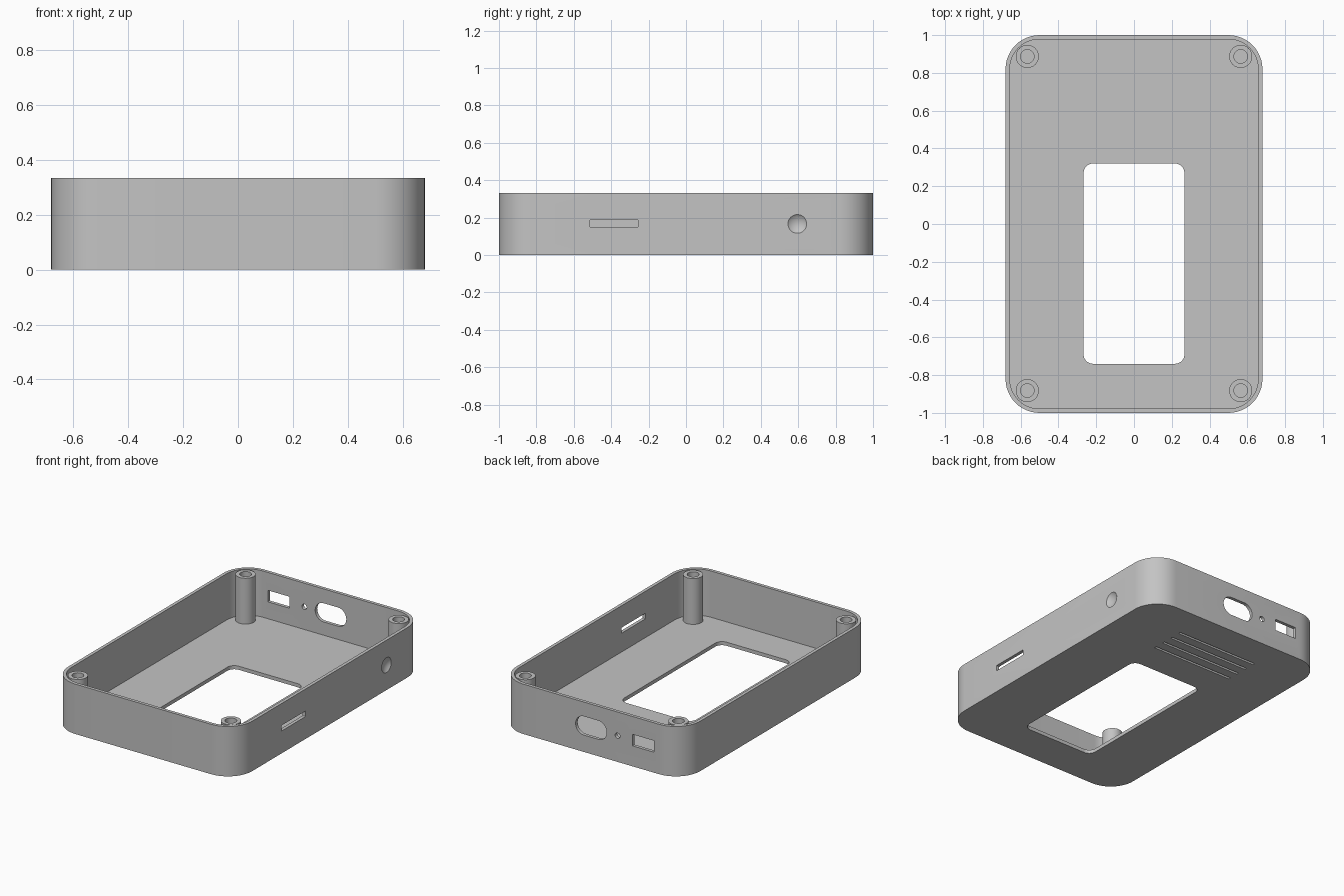
import bpy, bmesh, math
from mathutils import Matrix, Vector

cube = bpy.data.objects.get("Cube")
if cube:
    bpy.data.objects.remove(cube, do_unlink=True)

WIDTH, LENGTH, HEIGHT = 1.36, 2.0, 0.333
WALL, FLOOR, CORNER = 0.022, 0.024, 0.18
MID = HEIGHT / 2

grey = bpy.data.materials.new("plain grey")
grey.use_nodes = True
grey.diffuse_color = (0.55, 0.55, 0.55, 1)
bsdf = grey.node_tree.nodes["Principled BSDF"]
bsdf.inputs["Base Color"].default_value = grey.diffuse_color
bsdf.inputs["Roughness"].default_value = 0.6


def finish(bm, name):
    bmesh.ops.recalc_face_normals(bm, faces=bm.faces)
    mesh = bpy.data.meshes.new(name)
    bm.to_mesh(mesh)
    bm.free()
    mesh.materials.append(grey)
    obj = bpy.data.objects.new(name, mesh)
    bpy.context.collection.objects.link(obj)
    return obj


def rounded_block(name, size, radius, centre, depth, axis="Z", steps=12):
    """Rounded rectangle extruded along an axis, centred on a point."""
    w, h = size[0] / 2 - radius, size[1] / 2 - radius
    bm = bmesh.new()
    ring = []
    for quarter, (sx, sy) in enumerate([(1, 1), (-1, 1), (-1, -1), (1, -1)]):
        for i in range(steps + 1):
            a = (quarter + i / steps) * math.pi / 2
            ring.append(bm.verts.new((sx * w + radius * math.cos(a),
                                      sy * h + radius * math.sin(a), -depth / 2)))
    bmesh.ops.remove_doubles(bm, verts=ring, dist=1e-5)
    face = bm.faces.new(list(bm.verts))
    out = bmesh.ops.extrude_face_region(bm, geom=[face])
    top = [v for v in out["geom"] if isinstance(v, bmesh.types.BMVert)]
    bmesh.ops.translate(bm, verts=top, vec=(0, 0, depth))
    # local x, y, z become the outline's width, height and extrusion directions
    turn = {"Z": Matrix.Identity(3),
            "Y": Matrix(((1, 0, 0), (0, 0, -1), (0, 1, 0))),
            "X": Matrix(((0, 0, 1), (1, 0, 0), (0, 1, 0)))}[axis]
    bm.transform(Matrix.Translation(Vector(centre)) @ turn.to_4x4())
    return finish(bm, name)


def select_only(obj):
    bpy.ops.object.select_all(action="DESELECT")
    obj.select_set(True)
    bpy.context.view_layer.objects.active = obj


def cut(target, cutter):
    mod = target.modifiers.new("cut", "BOOLEAN")
    mod.operation, mod.solver, mod.object = "DIFFERENCE", "EXACT", cutter
    select_only(target)
    bpy.ops.object.modifier_apply(modifier=mod.name)
    bpy.data.objects.remove(cutter, do_unlink=True)


# Open tray
tray = rounded_block("case_tray", (WIDTH, LENGTH), CORNER, (0, 0, MID), HEIGHT)
cut(tray, rounded_block("cavity", (WIDTH - 2 * WALL, LENGTH - 2 * WALL), CORNER - WALL,
                        (0, 0, FLOOR + 0.25), 0.5))

# Display window in the floor
cut(tray, rounded_block("window", (0.534, 1.06), 0.05, (0, -0.21, 0), 0.2))

# Back wall: pill port, pin hole and rectangular port
for x, size, radius in [(0, (0.23, 0.125), 0.0624),
                        (-0.195, (0.036, 0.036), 0.0179),
                        (-0.385, (0.16, 0.077), 0.002)]:
    cut(tray, rounded_block("port", size, radius, (x, LENGTH / 2, 0.175), 0.12, "Y"))

# Left-hand wall: five upright vents
for i in range(5):
    cut(tray, rounded_block("vent", (0.035, 0.125), 0.002,
                            (-WIDTH / 2, 0.04 + (i - 2) * 0.086, 0.16), 0.12, "X"))

# Right-hand wall: card slot and round finger dimple
cut(tray, rounded_block("slot", (0.256, 0.037), 0.002, (WIDTH / 2, -0.385, 0.168), 0.12, "X"))
rim, deep = 0.05, 0.018
ball = (rim ** 2 + deep ** 2) / (2 * deep)
bm = bmesh.new()
bmesh.ops.create_uvsphere(bm, u_segments=64, v_segments=48, radius=ball)
bm.transform(Matrix.Translation((WIDTH / 2 + ball - deep, 0.595, MID))
             @ Matrix.Rotation(math.pi / 2, 4, "Y"))
cut(tray, finish(bm, "dimple"))

# Shallow grooves under the floor
for i in range(4):
    cut(tray, rounded_block("groove", (0.6, 0.016), 0.002,
                            (-0.02, 0.54 + i * 0.077, 0), 0.024))


# Corner screw posts, revolved from a profile
def screw_post(name, x, y):
    profile = [(0.061, FLOOR - 0.004), (0.061, HEIGHT - 0.003), (0.036, HEIGHT - 0.003),
               (0.036, 0.06), (0, 0.06)]
    bm = bmesh.new()
    verts = [bm.verts.new((r, 0, z)) for r, z in profile]
    edges = [bm.edges.new(pair) for pair in zip(verts, verts[1:])]
    bmesh.ops.spin(bm, geom=verts + edges, axis=(0, 0, 1), cent=(0, 0, 0),
                   angle=2 * math.pi, steps=40)
    bmesh.ops.remove_doubles(bm, verts=bm.verts, dist=1e-5)
    bmesh.ops.translate(bm, verts=bm.verts, vec=(x, y, 0))
    return finish(bm, name)


posts = [screw_post(f"{end}_{side}_screw_post", x, y)
         for end, y in (("front", -0.882), ("back", 0.887))
         for side, x in (("left", 0.565), ("right", -0.565))]

for obj in [tray] + posts:
    select_only(obj)
    bpy.ops.object.shade_smooth_by_angle(angle=math.radians(30))
